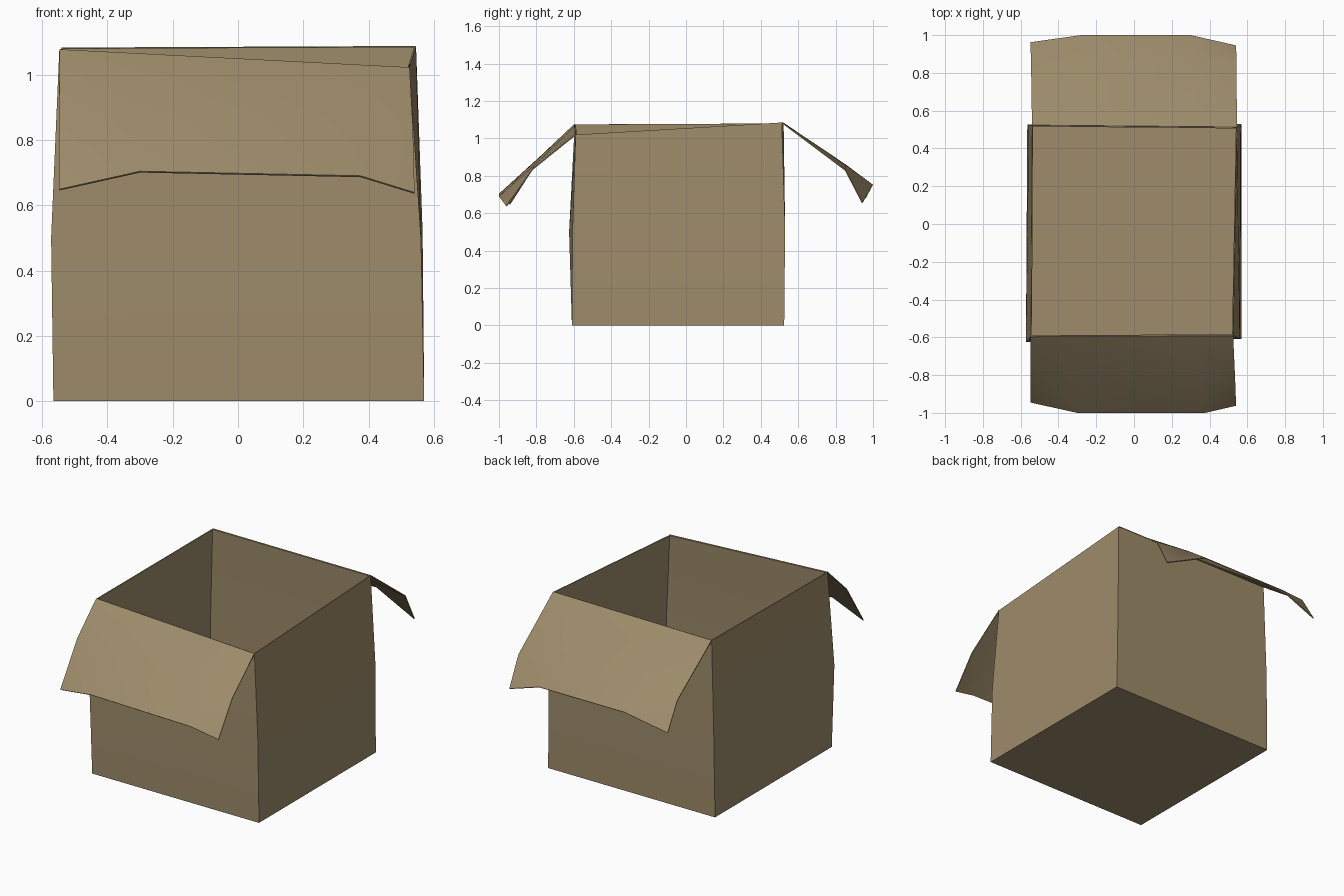
import bpy, math
from mathutils import Vector

if "Cube" in bpy.data.objects:
    bpy.data.objects.remove(bpy.data.objects["Cube"])

card = bpy.data.materials.new("cardboard brown")
card.diffuse_color = (0.34, 0.26, 0.145, 1)
card.use_nodes = True
card.node_tree.nodes["Principled BSDF"].inputs["Base Color"].default_value = card.diffuse_color


def sheet(name, verts, faces, offset):
    """Thin card sheet, softly shaded with sharp folds."""
    mesh = bpy.data.meshes.new(name)
    mesh.from_pydata(verts, [], faces)
    mesh.materials.append(card)
    ob = bpy.data.objects.new(name, mesh)
    bpy.context.collection.objects.link(ob)
    bpy.ops.object.select_all(action='DESELECT')
    bpy.context.view_layer.objects.active = ob
    ob.select_set(True)
    mod = ob.modifiers.new("thickness", 'SOLIDIFY')
    mod.thickness = 0.006
    mod.offset = offset
    mod.use_even_offset = True
    bpy.ops.object.modifier_apply(modifier=mod.name)
    bpy.ops.object.shade_smooth_by_angle(angle=math.radians(30))
    return ob


# Box body: three rings of corners (front left, front right, back right, back left)
bottom = [(-.565, -.61, 0), (.57, -.61, 0), (.57, .525, 0), (-.565, .525, 0)]
middle = [(-.572, -.625, .5), (.56, -.607, .5), (.565, .53, .52), (-.558, .527, .5)]
top = [(-.547, -.595, 1.075), (.525, -.59, 1.02), (.545, .512, 1.085), (-.54, .522, 1.08)]
faces = [(3, 2, 1, 0)]
for r in (0, 4):
    for i in range(4):
        j = (i + 1) % 4
        faces.append((r + i, r + j, r + 4 + j, r + 4 + i))
sheet("box_body", bottom + middle + top, faces, -1)


# Flaps: hinge row, bend row and outer row, four points each from left to right
def flap(name, left, right, bend, outer):
    a, b = Vector(left), Vector(right)
    hinge = [tuple(a.lerp(b, t)) for t in (0, .23, .8, 1)]
    quads = [(r + i, r + i + 4, r + i + 5, r + i + 1) for r in (0, 4) for i in range(3)]
    sheet(name, hinge + bend + outer, quads, 0)


flap("front_flap", top[0], top[1],
     [(-.547, -.78, .90), (-.3, -.80, .88), (.37, -.81, .855), (.535, -.82, .835)],
     [(-.547, -.943, .647), (-.3, -.998, .702), (.375, -.998, .688), (.54, -.96, .637)])
flap("back_flap", top[3], top[2],
     [(-.545, .862, .842), (-.28, .85, .86), (.3, .85, .858), (.542, .852, .83)],
     [(-.548, .96, .68), (-.28, .998, .75), (.3, .998, .75), (.54, .943, .655)])
